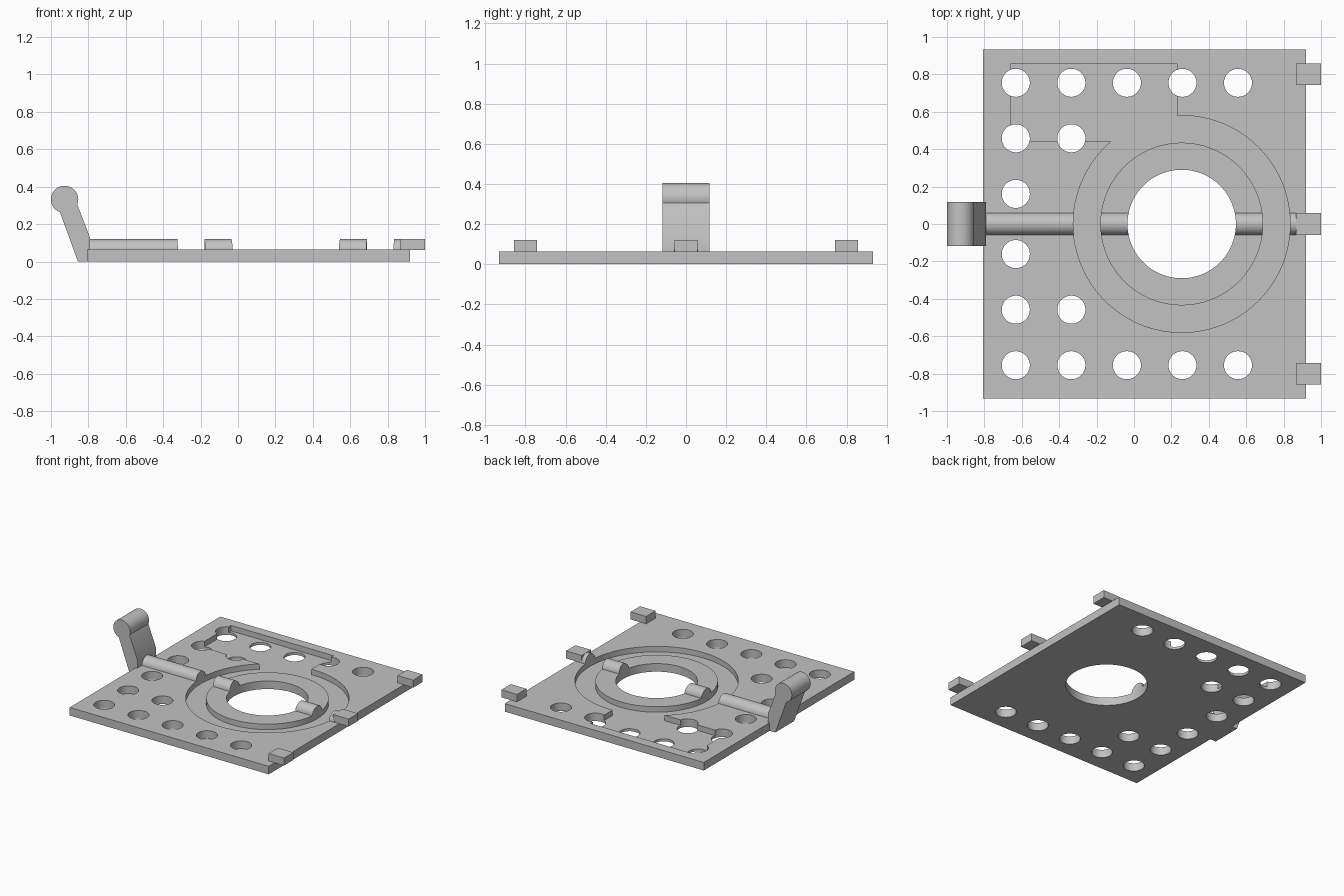
import bpy, bmesh, math

if "Cube" in bpy.data.objects:
    bpy.data.objects.remove(bpy.data.objects["Cube"], do_unlink=True)

grey = bpy.data.materials.new("light grey")
grey.use_nodes = True
colour = (0.54, 0.54, 0.54, 1)
grey.diffuse_color = colour
grey.node_tree.nodes["Principled BSDF"].inputs["Base Color"].default_value = colour

TOP = 0.063       # upper face of the plate
FLOOR = 0.02      # floor of the sunken channel
RING_X = 0.255    # centre of the round opening


def extrude(name, points, direction):
    """Solid from a closed outline pushed along a direction."""
    bm = bmesh.new()
    face = bm.faces.new([bm.verts.new(p) for p in points])
    moved = bmesh.ops.extrude_face_region(bm, geom=[face])["geom"]
    bmesh.ops.translate(bm, vec=direction,
                        verts=[v for v in moved if isinstance(v, bmesh.types.BMVert)])
    bmesh.ops.recalc_face_normals(bm, faces=bm.faces)
    mesh = bpy.data.meshes.new(name)
    bm.to_mesh(mesh)
    bm.free()
    mesh.materials.append(grey)
    obj = bpy.data.objects.new(name, mesh)
    bpy.context.collection.objects.link(obj)
    return obj


def box(name, x0, x1, y0, y1, z0, z1):
    outline = [(x0, y0, z0), (x1, y0, z0), (x1, y1, z0), (x0, y1, z0)]
    return extrude(name, outline, (0, 0, z1 - z0))


def disc(name, x, y, radius, z0, z1, sides=96):
    turn = [2 * math.pi * i / sides for i in range(sides)]
    outline = [(x + radius * math.cos(a), y + radius * math.sin(a), z0) for a in turn]
    return extrude(name, outline, (0, 0, z1 - z0))


def combine(target, tool, operation, keep=False):
    mod = target.modifiers.new("cut", "BOOLEAN")
    mod.operation, mod.object, mod.solver = operation, tool, "EXACT"
    bpy.context.view_layer.objects.active = target
    bpy.ops.object.modifier_apply(modifier=mod.name)
    if not keep:
        bpy.data.objects.remove(tool, do_unlink=True)


def smooth(obj):
    bpy.ops.object.select_all(action="DESELECT")
    obj.select_set(True)
    bpy.context.view_layer.objects.active = obj
    bpy.ops.object.shade_smooth_by_angle(angle=math.radians(30))


# Cutter for the round channel joined to the corner pocket
channel = disc("channel_cutter", RING_X, 0, 0.58, FLOOR, 0.3)
combine(channel, box("pocket", -0.66, 0.23, 0.44, 0.855, FLOOR, 0.3), "UNION")
combine(channel, disc("core", RING_X, 0, 0.435, -0.1, 0.4), "DIFFERENCE")
opening = disc("opening_cutter", RING_X, 0, 0.29, -0.1, 0.4)

# Base plate
plate = box("base_plate", -0.807, 0.919, -0.932, 0.932, 0, TOP)
combine(plate, channel, "DIFFERENCE", keep=True)
combine(plate, opening, "DIFFERENCE", keep=True)

# Round holes, mirrored front to back
columns = [-0.632 + 0.297 * i for i in range(5)]
for y, count in ((0.755, 5), (0.458, 2), (0.161, 1)):
    for side in (-1, 1):
        for x in columns[:count]:
            hole = disc("hole", x, side * y, 0.075, -0.1, 0.2, 48)
            combine(plate, hole, "DIFFERENCE")
smooth(plate)

# Half-round rod, interrupted by the channel and the opening
arc = [math.pi * i / 24 for i in range(25)]
rod_outline = [(-0.8, 0.06 * math.cos(a), TOP - 0.003 + 0.06 * math.sin(a)) for a in arc]
rod = extrude("cross_rod", rod_outline, (1.68, 0, 0))
combine(rod, channel, "DIFFERENCE")
combine(rod, opening, "DIFFERENCE")
smooth(rod)

# Edge tabs
for name, y in (("front_tab", -0.8), ("middle_tab", 0), ("back_tab", 0.8)):
    box(name, 0.865, 1.0, y - 0.058, y + 0.058, TOP - 0.001, 0.121)

# Lever with a rounded grip, drawn in side profile
cx, cz, r = -0.927, 0.332, 0.073
start, end = math.radians(-22), math.radians(250)
grip = [start + (end - start) * i / 40 for i in range(41)]
profile = [(-0.856, 0), (-0.807, 0), (-0.807, TOP), (-0.792, TOP), (-0.792, 0.13)]
profile += [(cx + r * math.cos(a), cz + r * math.sin(a)) for a in grip]
lever = extrude("lever", [(x, -0.117, z) for x, z in profile], (0, 0.234, 0))
smooth(lever)
